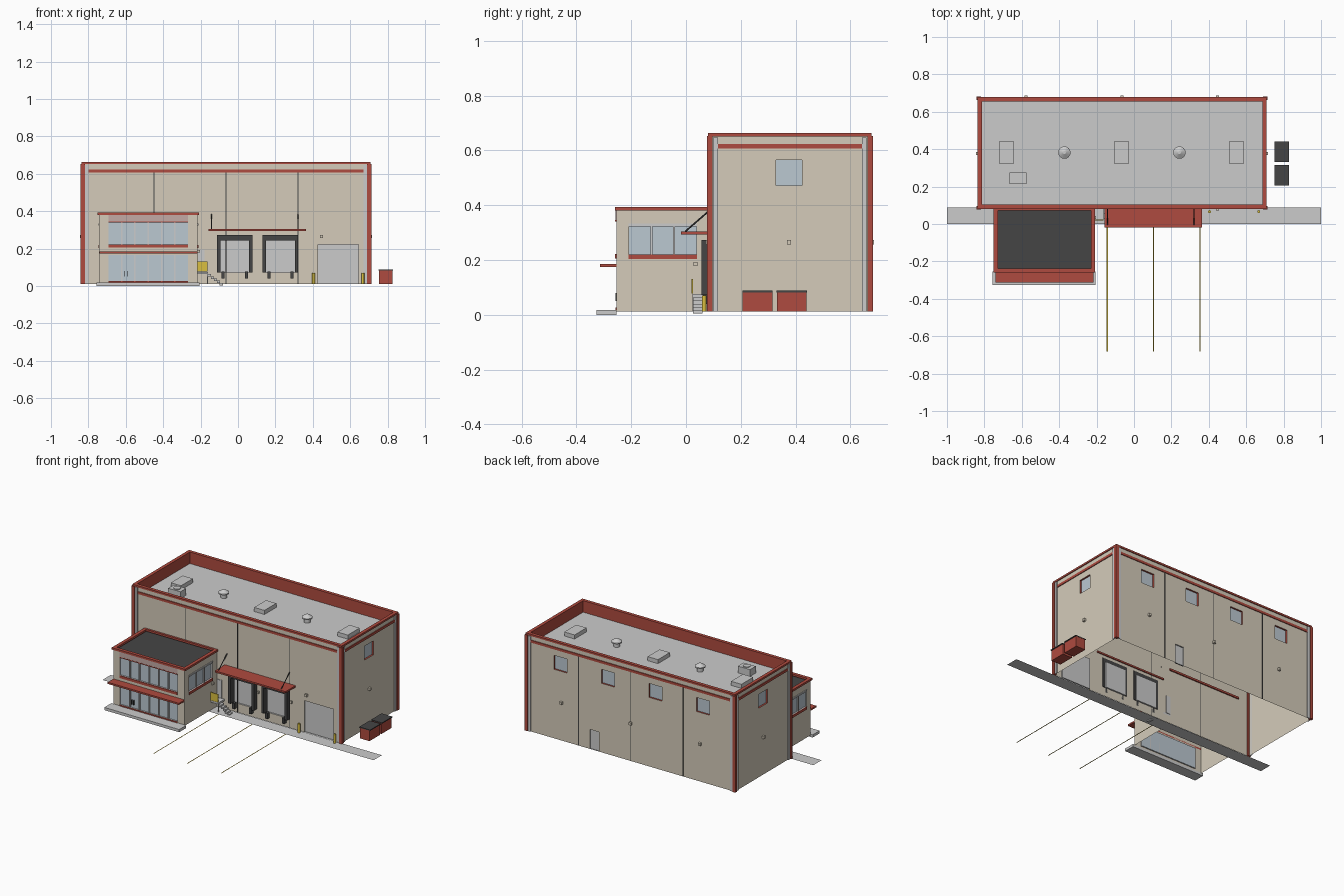
import bpy, bmesh, math

if "Cube" in bpy.data.objects:
    bpy.data.objects.remove(bpy.data.objects["Cube"])

COL = dict(beige=(0.66, 0.60, 0.49), red=(0.43, 0.07, 0.05), dark=(0.06, 0.06, 0.06),
           yellow=(0.70, 0.52, 0.05), glass=(0.50, 0.58, 0.64), pale=(0.55, 0.40, 0.38))
MATS = {}
for k, c in COL.items():
    MATS[k] = bpy.data.materials.new(k)
    MATS[k].diffuse_color = (*c, 1)


def finish(bm, name, mat=None):
    me = bpy.data.meshes.new(name)
    bm.to_mesh(me)
    bm.free()
    ob = bpy.data.objects.new(name, me)
    bpy.context.collection.objects.link(ob)
    if mat:
        me.materials.append(MATS[mat])
    return ob


def box(name, x0, x1, y0, y1, z0, z1, mat=None):
    bm = bmesh.new()
    for v in bmesh.ops.create_cube(bm, size=1)['verts']:
        v.co = (x0 + (v.co.x + .5) * (x1 - x0), y0 + (v.co.y + .5) * (y1 - y0), z0 + (v.co.z + .5) * (z1 - z0))
    return finish(bm, name, mat)


def quads(name, faces, mat=None):
    bm = bmesh.new()
    for f in faces:
        bm.faces.new([bm.verts.new(p) for p in f])
    bmesh.ops.remove_doubles(bm, verts=bm.verts, dist=1e-5)
    return finish(bm, name, mat)


def sheet(name, x0, x1, y0, y1, z, mat=None):
    return quads(name, [[(x0, y0, z), (x1, y0, z), (x1, y1, z), (x0, y1, z)]], mat)


def cone(name, x, y, z0, z1, r0, r1, mat=None, n=16):
    bm = bmesh.new()
    bmesh.ops.create_cone(bm, cap_ends=True, segments=n, radius1=r0, radius2=r1, depth=z1 - z0)
    bmesh.ops.translate(bm, verts=bm.verts, vec=(x, y, (z0 + z1) / 2))
    return finish(bm, name, mat)


def ring(name, x0, x1, y0, y1, z0, z1, t, mat):
    # rectangular frame lying flat, t wide
    o = [(x0, y0), (x1, y0), (x1, y1), (x0, y1)]
    i = [(x0 + t, y0 + t), (x1 - t, y0 + t), (x1 - t, y1 - t), (x0 + t, y1 - t)]
    fs = []
    for k in range(4):
        a, b, c, d = o[k], o[(k + 1) % 4], i[(k + 1) % 4], i[k]
        fs += [[(*a, z0), (*b, z0), (*b, z1), (*a, z1)], [(*c, z0), (*d, z0), (*d, z1), (*c, z1)],
               [(*a, z1), (*b, z1), (*c, z1), (*d, z1)], [(*a, z0), (*d, z0), (*c, z0), (*b, z0)]]
    return quads(name, fs, mat)


# a face is (axis across, plane position, outward sign)
def point(F, a, z, d):
    ax, p, s = F
    return (a, p + s * d, z) if ax == 'x' else (p + s * d, a, z)


def fbox(name, F, a0, a1, z0, z1, d0, d1, mat=None):
    lo, hi = point(F, a0, z0, d0), point(F, a1, z1, d1)
    r = [sorted(p) for p in zip(lo, hi)]
    return box(name, *r[0], *r[1], *r[2], mat)


def fquad(F, a0, a1, z0, z1, d=0):
    q = [point(F, a0, z0, d), point(F, a1, z0, d), point(F, a1, z1, d), point(F, a0, z1, d)]
    return q if (F[0] == 'x') == (F[2] < 0) else q[::-1]


def wall(name, F, a0, a1, z0, z1, holes=()):
    # wall sheet with real openings; hole = (a0, a1, z0, z1, depth, reveal, pane, panes across)
    A = sorted({a0, a1, *[v for h in holes for v in h[:2]]})
    Z = sorted({z0, z1, *[v for h in holes for v in h[2:4]]})
    fs = []
    for p, q in zip(A, A[1:]):
        for r, t in zip(Z, Z[1:]):
            m, n = (p + q) / 2, (r + t) / 2
            if not any(h[0] < m < h[1] and h[2] < n < h[3] for h in holes):
                fs.append(fquad(F, p, q, r, t))
    quads(name, fs, 'beige')
    for (b0, b1, c0, c1, dep, rev, pane, n) in holes:
        quads(name + '_pane', [fquad(F, b0, b1, c0, c1, -dep)], pane)
        cs = [(b0, c0), (b0, c1), (b1, c1), (b1, c0)]
        fs = [[point(F, *u, 0), point(F, *v, 0), point(F, *v, -dep), point(F, *u, -dep)]
              for u, v in zip(cs, cs[1:] + cs[:1])]
        if (F[0] == 'x') == (F[2] < 0):
            fs = [f[::-1] for f in fs]
        quads(name + '_reveal', fs, rev)
        for k in range(1, n):
            m = b0 + (b1 - b0) * k / n
            fbox(name + '_mullion', F, m - .004, m + .004, c0, c1, -dep, 0)


# main hall walls
X0, X1, Y0, Y1, G, T = -.83, .702, .087, .672, .012, .655
FR, BK, RT, LF = ('x', Y0, -1), ('x', Y1, 1), ('y', X1, 1), ('y', X0, -1)
win = lambda c: (c - .048, c + .048, .472, .565, .012, 'red', 'glass', 1)
docks = (-.017, .227)
wall('front_wall', FR, X0, X1, G, T, [(c - .077, c + .077, .072, .245, .01, None, None, 1) for c in docks]
     + [(.428, .644, G, .222, .01, None, None, 1)])
wall('back_wall', BK, X0, X1, G, T, [win(c) for c in (-.595, -.245, .105, .455)]
     + [(.172, .238, G, .142, .008, None, None, 1)])
for nm, F in (('right_wall', RT), ('left_wall', LF)):
    wall(nm, F, Y0, Y1, G, T, [win(.376)])
sheet('hall_roof', X0, X1, Y0, Y1, .585)
ring('parapet_lining', X0 + .002, X1 - .002, Y0 + .002, Y1 - .002, .58, .653, .012, 'red')
ring('parapet_cap', X0 - .006, X1 + .006, Y0 - .006, Y1 + .006, .651, .663, .022, 'red')

# stripes, corner trims, panel joints, wall lamps
for F, lo, hi in ((FR, X0, X1), (BK, X0, X1), (RT, Y0, Y1), (LF, Y0, Y1)):
    fbox('wall_stripe', F, lo + .03, hi - .03, .607, .623, 0, .005, 'red')
    for a in (lo + .012, hi - .03):
        fbox('corner_strip', F, a, a + .018, G, .648, 0, .006)
for x in (X0, X1):
    for y in (Y0, Y1):
        box('corner_trim', x - .011, x + .011, y - .01, y + .01, G, .652, 'red')
for k in (-1, 0, 1):
    for F in (FR, BK):
        fbox('panel_joint', F, -.064 + k * .385 - .002, -.064 + k * .385 + .002, G, .607, 0, .002, 'dark')
for F, a in ((FR, .446), (BK, -.577), (BK, -.065), (BK, .446), (RT, .376), (LF, .376)):
    fbox('wall_lamp', F, a - .008, a + .008, .256, .273, 0, .014, 'beige')

# roof fittings
for x in (-.682, -.067, .548):
    box('skylight', x - .038, x + .038, .32, .445, .585, .612)
for x in (-.372, .243):
    cone('vent_stem', x, .382, .585, .612, .02, .02)
    cone('vent_rim', x, .382, .612, .62, .033, .033)
    cone('vent_cap', x, .382, .62, .636, .033, .008)
box('air_unit', -.665, -.575, .215, .275, .585, .63)
cone('air_unit_fan', -.62, .245, .63, .635, .022, .022)

# office block
OX0, OX1, OY, OT = -.742, -.216, -.254, .385
OF, OR, OL = ('x', OY, -1), ('y', OX1, 1), ('y', OX0, -1)
wall('office_front', OF, OX0, OX1, G, OT, [(-.693, -.267, .222, .34, .008, None, 'glass', 6),
                                          (-.693, -.267, .026, .165, .008, None, 'glass', 6)])
fbox('front_upper_sill', OF, -.693, -.267, .205, .222, 0, .005, 'red')
fbox('front_lower_sill', OF, -.693, -.267, G, .026, 0, .004, 'red')
fbox('front_fascia', OF, -.693, -.267, .346, .38, 0, .004, 'pale')
fbox('front_lintel', OF, -.693, -.267, .34, .346, 0, .005, 'red')
for x in (-.606, -.592):
    fbox('door_handle', OF, x - .002, x + .002, .05, .08, -.006, .004, 'dark')
for nm, F in (('office_right', OR), ('office_left', OL)):
    wall(nm, F, OY, Y0, G, OT, [(-.208, .038, .22, .323, .008, None, 'glass', 3)])
    fbox('side_lintel', F, -.21, .04, .323, .333, 0, .005)
    fbox('side_sill', F, -.21, .04, .203, .22, 0, .005, 'red')
sheet('office_roof', OX0, OX1, OY, Y0, .374, 'dark')
ring('office_parapet', OX0 - .008, OX1 + .008, OY - .006, Y0 + .008, .38, .393, .022, 'red')
box('entrance_canopy', -.741, -.216, -.314, OY, .174, .185, 'red')
box('entrance_slab', -.757, -.205, -.327, OY, 0, .018)
fbox('office_side_lamp', OR, .028, .042, .178, .192, 0, .012, 'beige')

# loading docks
for c in docks:
    for s in (-1, 1):
        e = c + s * .086
        fbox('dock_jamb', FR, e - .009, e + .009, .072, .273, -.004, .03, 'dark')
        b = c + s * .062
        fbox('dock_bumper', FR, b - .008, b + .008, .04, .078, 0, .025, 'dark')
    fbox('dock_head', FR, c - .077, c + .077, .243, .273, -.004, .03, 'dark')
    fbox('dock_control', FR, c + .1, c + .113, .18, .197, 0, .008, 'beige')
box('dock_canopy', -.158, .364, -.019, .094, .294, .305, 'red')
for x in (-.142, .32):
    cu = cone('canopy_rod', 0, 0, -.06, .06, .003, .003, 'dark', 8)
    cu.location = (x, .042, .343)
    cu.rotation_euler = (-math.atan2(.09, .078), 0, 0)

# side door, landing and stairs
fbox('side_door', FR, -.214, -.18, .075, .195, -.003, .003)
box('landing', -.216, -.16, .024, Y0, .063, .075)
box('landing_post', -.166, -.16, .024, .03, G, .063)
for k in range(5):
    x = -.16 + k * .0155
    box('stair_step', x, x + .0165, .026, .06, .05 - k * .0115, .063 - k * .0115)
box('landing_guard', -.22, -.163, .02, .025, .078, .131, 'yellow')

# bollards, ground strip and parking lines
for x in (.404, .667):
    cone('bollard', x, .066, G, .07, .008, .008, 'yellow', 12)
sheet('ground_strip', -1, 1, 0, Y0, .011)
for x in (-.143, .105, .352):
    sheet('parking_line', x - .003, x + .003, -.682, 0, .011, 'yellow')

# waste bins
for y in (.206, .331):
    box('waste_bin', .754, .825, y + .001, y + .109, G, .082, 'red')
    box('waste_bin_lid', .75, .83, y, y + .11, .082, .088, 'dark')

for m in bpy.data.materials:
    if m.users and not m.is_grease_pencil:
        m.use_nodes = True
        m.node_tree.nodes["Principled BSDF"].inputs["Base Color"].default_value = m.diffuse_color
